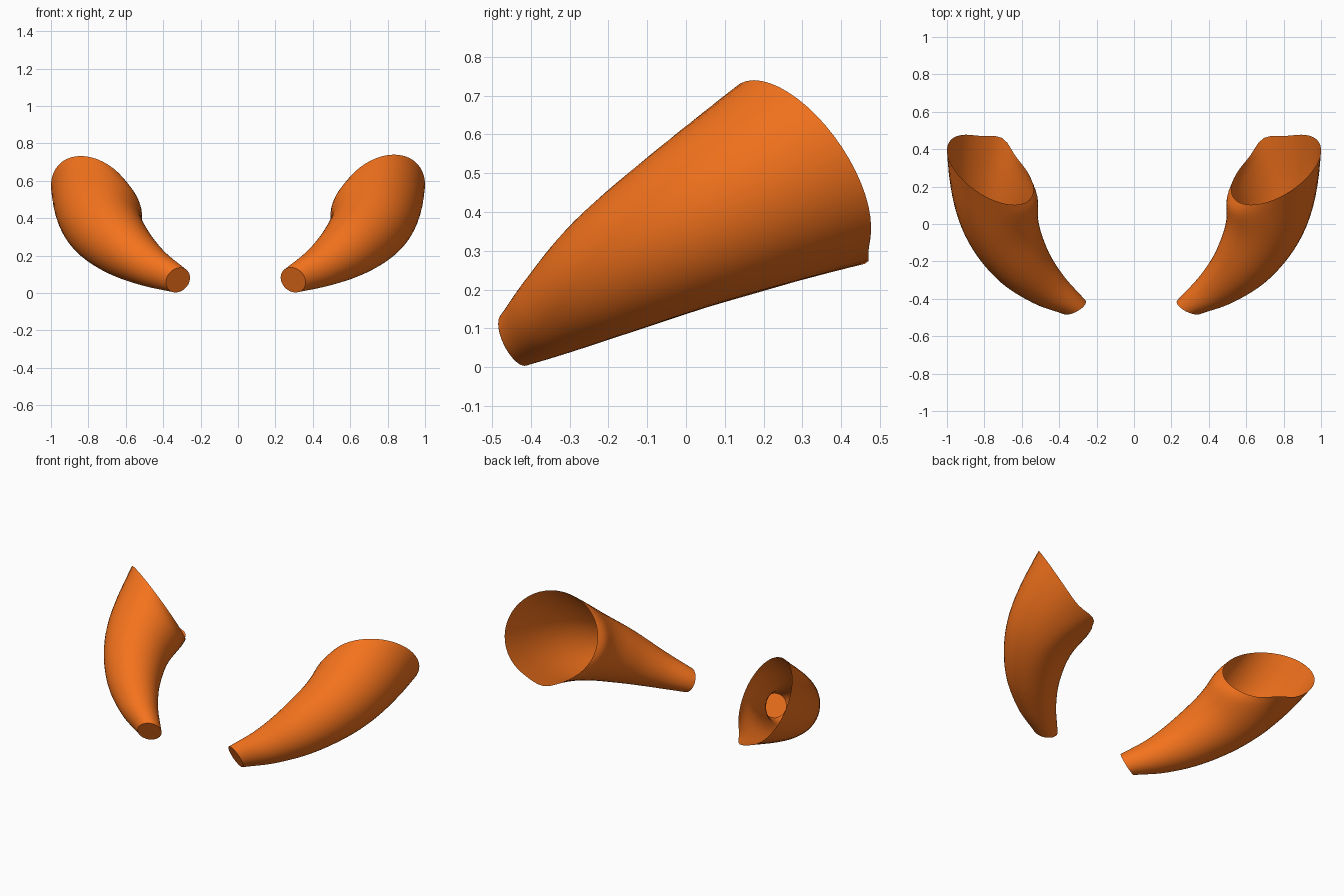
import bpy, bmesh, math
from mathutils import Vector

if "Cube" in bpy.data.objects:
    bpy.data.objects.remove(bpy.data.objects["Cube"])

# Stations along the horn: centre, ring normal, radius
STATIONS = [
    ((0.295, -0.443, 0.07), (0.40, 0.82, 0.40), 0.073),
    ((0.445, -0.342, 0.14), (0.58, 0.67, 0.45), 0.113),
    ((0.59, -0.20, 0.24), (0.48, 0.76, 0.44), 0.163),
    ((0.70, 0.0, 0.357), (0.22, 0.87, 0.45), 0.210),
    ((0.76, 0.29, 0.505), (-0.47, 0.725, 0.504), 0.272),
]
SIDES, STEPS = 48, 8

mat = bpy.data.materials.new("orange")
mat.diffuse_color = (0.9, 0.17, 0.012, 1)
mat.use_nodes = True
mat.node_tree.nodes["Principled BSDF"].inputs["Base Color"].default_value = mat.diffuse_color


def spline(vals, i, f):
    """Catmull-Rom value between stations i and i+1."""
    b, c = vals[i], vals[i + 1]
    a = vals[i - 1] if i > 0 else 2 * b - c
    d = vals[i + 2] if i + 2 < len(vals) else 2 * c - b
    return 0.5 * (2 * b + (c - a) * f + (2 * a - 5 * b + 4 * c - d) * f * f
                  + (3 * b - a - 3 * c + d) * f ** 3)


def make_horn(name, place):
    cs = [Vector(s[0]) for s in STATIONS]
    ns = [Vector(s[1]) for s in STATIONS]
    rs = [s[2] for s in STATIONS]
    bm = bmesh.new()
    rings = []
    total = (len(cs) - 1) * STEPS
    for k in range(total + 1):
        i = min(k // STEPS, len(cs) - 2)
        f = k / STEPS - i
        c, r = spline(cs, i, f), spline(rs, i, f)
        n = spline(ns, i, f).normalized()
        up = Vector((0, 0, 1))
        u = (up - n * n.z).normalized()
        v = n.cross(u)
        ring = []
        for j in range(SIDES):
            a = 2 * math.pi * j / SIDES
            # slight lip corner at the bottom of the mouth
            lip = math.exp(-((a - math.radians(173)) / 0.3) ** 2) * (k / total) ** 5
            p = c + (u * math.cos(a) + v * math.sin(a)) * r * (1 + 0.09 * lip) + n * 0.035 * lip
            ring.append(bm.verts.new(place(p)))
        rings.append(ring)
    # skin, capped at the narrow end and open at the mouth
    for lo, hi in zip(rings, rings[1:]):
        for j in range(SIDES):
            q = (j + 1) % SIDES
            bm.faces.new((lo[j], lo[q], hi[q], hi[j]))
    bm.faces.new(rings[0][::-1])
    bmesh.ops.recalc_face_normals(bm, faces=bm.faces)
    # keep normals pointing outward at the narrow cap
    bm.faces.ensure_lookup_table()
    if bm.faces[-1].normal.y > 0:
        bmesh.ops.reverse_faces(bm, faces=bm.faces)
    me = bpy.data.meshes.new(name)
    bm.to_mesh(me)
    bm.free()
    me.materials.append(mat)
    ob = bpy.data.objects.new(name, me)
    bpy.context.collection.objects.link(ob)
    bpy.ops.object.select_all(action='DESELECT')
    ob.select_set(True)
    bpy.context.view_layer.objects.active = ob
    bpy.ops.object.shade_smooth_by_angle(angle=math.radians(40))
    return ob


# Right horn, and a mirrored left horn that is slightly narrower
make_horn("right_horn", lambda p: p)
make_horn("left_horn", lambda p: Vector((-1 + (1 - p.x) * 0.963, p.y, p.z * 0.99)))
